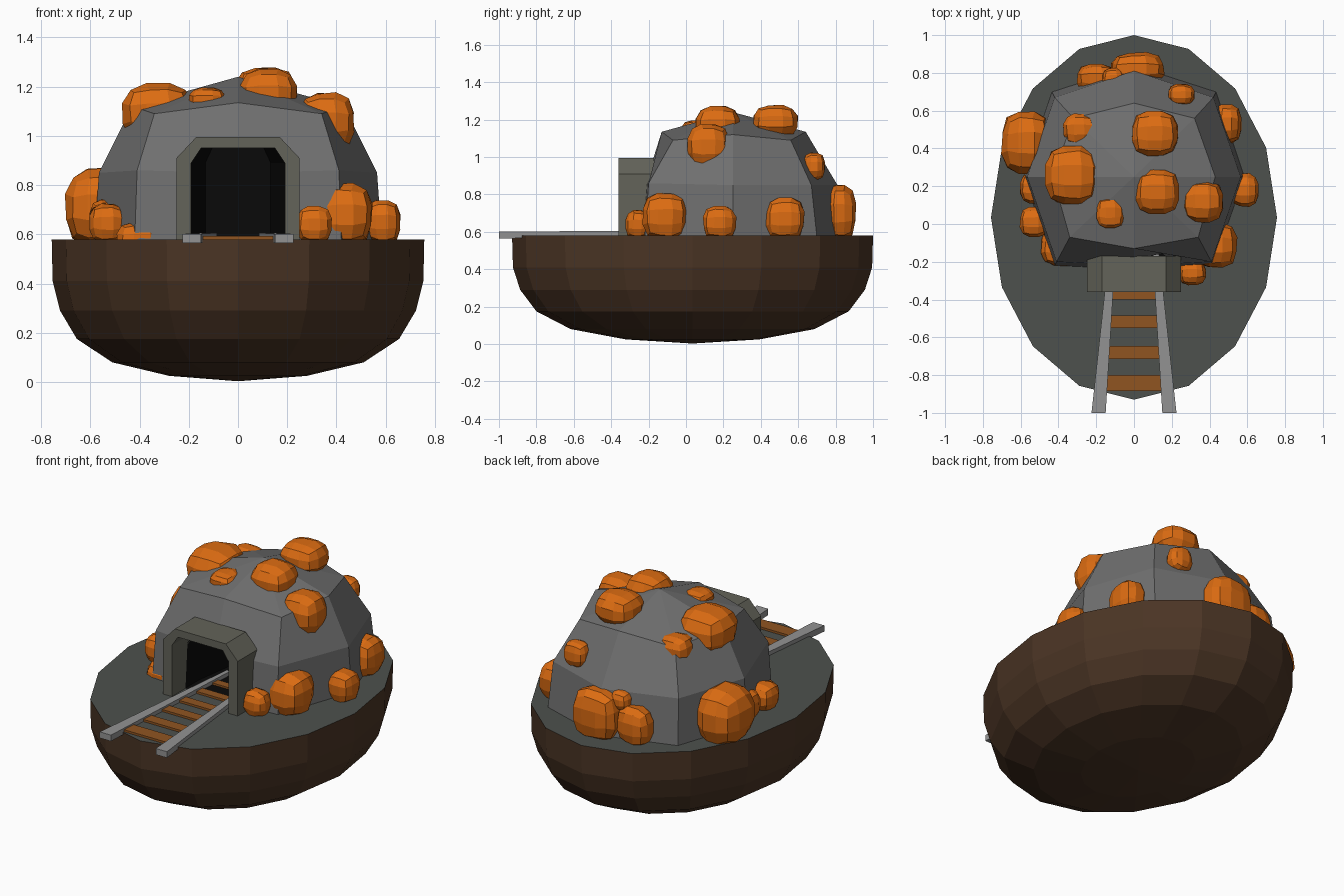
import bpy, bmesh, math, random
from mathutils import Vector

if "Cube" in bpy.data.objects:
    bpy.data.objects.remove(bpy.data.objects["Cube"])

random.seed(4)


def mat(name, r, g, b):
    m = bpy.data.materials.new(name)
    m.diffuse_color = (r, g, b, 1)
    m.use_nodes = True
    m.node_tree.nodes["Principled BSDF"].inputs["Base Color"].default_value = m.diffuse_color
    return m


EARTH = mat("earth", 0.07, 0.035, 0.018)
GROUND = mat("ground", 0.075, 0.083, 0.075)
STONE = mat("stone", 0.16, 0.16, 0.16)
DARK = mat("dark", 0.003, 0.003, 0.003)
FRAME = mat("frame", 0.125, 0.125, 0.10)
ORE = mat("ore", 0.72, 0.15, 0.006)
WOOD = mat("wood", 0.28, 0.09, 0.015)
STEEL = mat("steel", 0.29, 0.29, 0.29)


def finish(name, bm, *mats):
    bmesh.ops.recalc_face_normals(bm, faces=bm.faces)
    me = bpy.data.meshes.new(name)
    bm.to_mesh(me)
    bm.free()
    for m in mats:
        me.materials.append(m)
    ob = bpy.data.objects.new(name, me)
    bpy.context.collection.objects.link(ob)
    return ob


def loft(rings, tip=None, cap_end=True):
    """Join equal rings of points; close the start, and the end by a cap or a tip."""
    bm = bmesh.new()
    vs = [[bm.verts.new(p) for p in r] for r in rings]
    n = len(vs[0])
    for a, b in zip(vs, vs[1:]):
        for i in range(n):
            bm.faces.new((a[i], a[(i + 1) % n], b[(i + 1) % n], b[i]))
    bm.faces.new(vs[0])
    if tip:
        t = bm.verts.new(tip)
        for i in range(n):
            bm.faces.new((vs[-1][i], vs[-1][(i + 1) % n], t))
    elif cap_end:
        bm.faces.new(vs[-1])
    return bm


# Floating island: 16-sided oval bowl with a flat top
def oval(k, z):
    return [(0.757 * k * math.sin(math.tau * i / 16),
             0.035 + 0.965 * k * math.cos(math.tau * i / 16), z) for i in range(16)]


profile = [(1, .58), (.995, .41), (.955, .29), (.865, .175), (.675, .08), (.37, .025)]
bm = loft([oval(*p) for p in profile], tip=(0, .035, .003))
for f in bm.faces:
    if len(f.verts) == 16:
        f.material_index = 1
finish("island", bm, EARTH, GROUND)


# Hill: eight-sided dome, rings given as front, front corner, side, back corner, back
def ring8(half):
    return half + [(-x, y, z) for x, y, z in half[3:0:-1]]


hill = finish("hill", loft([
    ring8([(0, -.24, .57), (.42, -.22, .57), (.585, .25, .57), (.435, .70, .57), (0, .84, .57)]),
    ring8([(0, -.22, .85), (.41, -.20, .86), (.565, .25, .85), (.42, .67, .85), (0, .81, .85)]),
    ring8([(0, -.13, 1.135), (.34, -.07, 1.09), (.43, .25, 1.12), (.32, .56, 1.09), (0, .64, 1.135)]),
], tip=(0, .25, 1.24)), STONE, DARK)

# Tunnel cut into the hill
ARCH = [(.19, .582), (.19, .89), (.15, .95), (-.15, .95), (-.19, .89), (-.19, .582)]
bm = loft([[(x, -.5, z) for x, z in ARCH], [(x, -.1, z) for x, z in ARCH],
           [(x * .7, .3, z) for x, z in ARCH]])
for f in bm.faces:
    f.material_index = 1
cutter = finish("tunnel_cutter", bm, STONE, DARK)
cutter.hide_render = True
mod = hill.modifiers.new("tunnel", 'BOOLEAN')
mod.operation, mod.solver, mod.object = 'DIFFERENCE', 'EXACT', cutter
bpy.context.view_layer.objects.active = hill
bpy.ops.object.modifier_apply(modifier="tunnel")
bpy.data.objects.remove(cutter)

# Doorway frame
half = [(.19, .57), (.25, .57), (.25, .91), (.17, .995), (-.17, .995), (-.25, .91), (-.25, .57),
        (-.19, .57), (-.19, .89), (-.15, .95), (.15, .95), (.19, .89)]
finish("door_frame", loft([[(x, y, z) for x, z in half] for y in (-.36, -.17)]), FRAME)


# Rails taper towards the tunnel
def bar(y, x0, x1, z0, z1):
    return [(x0, y, z0), (x1, y, z0), (x1, y, z1), (x0, y, z1)]


for side, s in (("left", -1), ("right", 1)):
    finish(side + "_rail", loft([bar(-1, .15 * s, .225 * s, .565, .602),
                                 bar(.05, .085 * s, .11 * s, .575, .606)]), STEEL)

# Wooden sleepers
for i, (y0, y1) in enumerate([(-.885, -.80), (-.715, -.645), (-.55, -.485), (-.40, -.34),
                              (-.25, -.195), (-.11, -.06)]):
    rows = []
    for y in (y0, y1):
        w = .105 - .08 * y * .6
        rows.append(bar(y, -w, w, .572, .593))
    finish(f"sleeper_{i}", loft(rows), WOOD)


# Ore boulders: subdivided cubes rounded off and slightly jittered
def boulder(i, x, y, z, rx, ry, rz):
    bm = bmesh.new()
    bmesh.ops.create_cube(bm, size=2)
    bmesh.ops.subdivide_edges(bm, edges=bm.edges, cuts=2, use_grid_fill=True)
    for v in bm.verts:
        p = v.co.normalized().lerp(v.co, .12) * random.uniform(.96, 1.04)
        v.co = Vector((x + p.x * rx, y + p.y * ry, z + p.z * rz))
    finish(f"boulder_{i}", bm, ORE)


BOULDERS = [
    (-.57, .43, .71, .14, .18, .17), (-.53, .19, .66, .08, .09, .09),
    (-.53, .01, .645, .08, .085, .085), (-.39, -.12, .58, .11, .11, .075),
    (.43, -.11, .68, .125, .13, .135), (.31, -.26, .64, .075, .07, .08),
    (.585, .18, .65, .08, .095, .095), (.49, .53, .67, .085, .11, .12),
    (.02, .82, .70, .15, .095, .16), (-.2, .77, .67, .11, .085, .12),
    (-.11, .77, .80, .06, .06, .06), (.25, .685, .95, .075, .06, .08),
    (-.325, .26, 1.09, .155, .17, .135), (-.29, .50, 1.06, .09, .09, .08),
    (.11, .48, 1.19, .13, .125, .095), (.125, .17, 1.17, .125, .125, .11),
    (.36, .12, 1.055, .12, .12, .13), (-.125, .06, 1.15, .08, .09, .05),
]
for i, b in enumerate(BOULDERS):
    boulder(i, *b)
